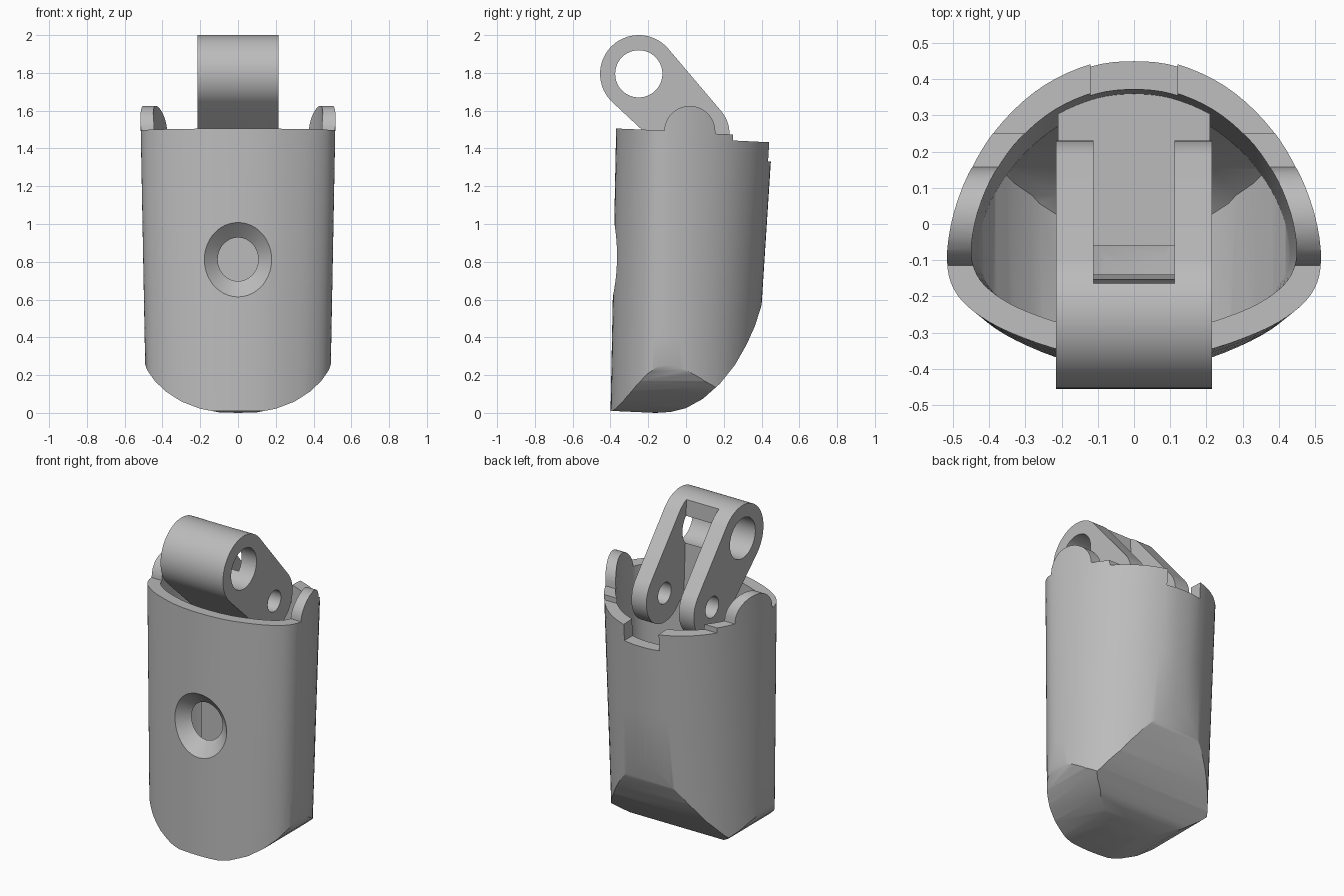
import bpy, bmesh, math
from mathutils import Vector

cube = bpy.data.objects.get("Cube")
if cube:
    bpy.data.objects.remove(cube, do_unlink=True)

grey = bpy.data.materials.new("light_grey_plastic")
grey.use_nodes = True
COLOUR = (0.5, 0.5, 0.5, 1)
grey.diffuse_color = COLOUR
grey.node_tree.nodes["Principled BSDF"].inputs["Base Color"].default_value = COLOUR


def loft(name, rings):
    """Closed solid through rings of equal length."""
    bm = bmesh.new()
    rows = [[bm.verts.new(p) for p in ring] for ring in rings]
    n = len(rows[0])
    for a, b in zip(rows, rows[1:]):
        for i in range(n):
            j = (i + 1) % n
            bm.faces.new((a[i], a[j], b[j], b[i]))
    bm.faces.new(rows[0])
    bm.faces.new(rows[-1])
    bmesh.ops.recalc_face_normals(bm, faces=bm.faces)
    mesh = bpy.data.meshes.new(name)
    bm.to_mesh(mesh)
    bm.free()
    ob = bpy.data.objects.new(name, mesh)
    bpy.context.collection.objects.link(ob)
    return ob


def along_x(name, yz, x0, x1):
    return loft(name, [[(x, y, z) for y, z in yz] for x in (x0, x1)])


def along_y(name, xz, y0, y1):
    return loft(name, [[(x, y, z) for x, z in xz] for y in (y0, y1)])


def box(name, x, y0, y1, z0, z1):
    return along_x(name, [(y0, z0), (y1, z0), (y1, z1), (y0, z1)], -x, x)


def arc(cx, cy, r, a0, a1, n):
    return [(cx + r * math.cos(math.radians(a0 + (a1 - a0) * i / n)),
             cy + r * math.sin(math.radians(a0 + (a1 - a0) * i / n))) for i in range(n + 1)]


def circle(cx, cy, r, n=48):
    return arc(cx, cy, r, 0, 360, n)[:-1]


def boolean(ob, cutter, op):
    """Apply a boolean and throw the cutter away."""
    cutter.hide_render = True
    mod = ob.modifiers.new(op, 'BOOLEAN')
    mod.operation, mod.object, mod.solver = op, cutter, 'EXACT'
    deps = bpy.context.evaluated_depsgraph_get()
    mesh = bpy.data.meshes.new_from_object(ob.evaluated_get(deps))
    ob.modifiers.clear()
    ob.data = mesh
    bpy.data.objects.remove(cutter, do_unlink=True)


def spline(pts, steps=4):
    """Closed smooth curve through the points."""
    p, out = [Vector(q) for q in pts], []
    n = len(p)
    for i in range(n):
        a, b, c, d = p[i - 1], p[i], p[(i + 1) % n], p[(i + 2) % n]
        for s in range(steps):
            t = s / steps
            out.append(0.5 * (2 * b + (c - a) * t + (2 * a - 5 * b + 4 * c - d) * t * t
                              + (3 * b - a - 3 * c + d) * t ** 3))
    return out


def finish(ob):
    ob.data.materials.clear()
    ob.data.materials.append(grey)
    bpy.ops.object.select_all(action='DESELECT')
    ob.select_set(True)
    bpy.context.view_layer.objects.active = ob
    bpy.ops.object.shade_smooth_by_angle(angle=math.radians(28))


# Plan section of the shell: domed back, flatter front
half = [(0.12, 0.445), (0.25, 0.385), (0.36, 0.288), (0.44, 0.17), (0.495, 0.03),
        (0.515, -0.1), (0.497, -0.18), (0.44, -0.243), (0.34, -0.3), (0.18, -0.353)]
plan = spline([(0, 0.46)] + half + [(0, -0.37)] + [(-x, y) for x, y in reversed(half)])


def plan_ring(z):
    t = z / 1.5
    return [(x * (0.945 + 0.055 * t), y * (0.79 + 0.21 * t if y > 0 else 1.08 - 0.08 * t), z)
            for x, y in plan]


# Rounded fingertip base, seen from the side and from the front
base = [(0.6, 1.2), (0.45, 0.75), (0.40, 0.57), (0.365, 0.46), (0.32, 0.36), (0.26, 0.255),
        (0.18, 0.155), (0.09, 0.075), (0, 0.025), (-0.08, 0.005), (-0.16, 0), (-0.6, 0.02)]
tip = [(0.1, 0.003), (0.2, 0.022), (0.3, 0.06), (0.38, 0.112), (0.44, 0.168),
       (0.48, 0.225), (0.5, 0.28), (0.6, 0.6), (0.6, 2.5)]
front = [(-x, z) for x, z in reversed(tip)] + [(0, 0)] + tip

# Stepped rim with the rounded side tabs
rim = [(-0.6, 1.515), (-0.115, 1.495)] + arc(0.02, 1.49, 0.135, 176, 2, 24) + \
      [(0.157, 1.478), (0.25, 1.474), (0.25, 1.442), (0.6, 1.425)]


def fingertip(name, top):
    ob = loft(name, [plan_ring(z) for z in (-0.1, 0.4, 0.9, 1.4, 1.9)])
    boolean(ob, along_y("front_cut", front, -1, 1), 'INTERSECT')
    boolean(ob, along_x("side_cut", top + base, -1, 1), 'INTERSECT')
    return ob


shell = fingertip("fingertip_shell", rim)

# Hollow inside, leaving a central rib against the back wall
cavity = fingertip("cavity", [(-0.6, 1.85), (0.6, 1.85)])
for v in cavity.data.vertices:
    v.co = (v.co.x * 0.87, v.co.y * 0.82 + 0.005, v.co.z * 0.97 + 0.08)
boolean(cavity, box("rib", 0.21, -0.06, 0.6, -0.1, 1.1), 'DIFFERENCE')
boolean(shell, cavity, 'DIFFERENCE')

# Notch at the back of the rim
boolean(shell, box("notch", 0.12, 0.3, 0.6, 1.33, 1.7), 'DIFFERENCE')

# Countersunk screw hole in the front
steps = [(-0.45, 0.265), (-0.365, 0.178), (-0.275, 0.075), (-0.12, 0.075)]
boolean(shell, loft("countersink", [[(x, y, z) for x, z in circle(0, 0.815, r)]
                                    for y, r in steps]), 'DIFFERENCE')
finish(shell)

# Hinge link: tapered bar with a large and a small eye
UP, LOW, R_UP, R_LOW = (-0.25, 1.795), (0.05, 1.48), 0.205, 0.18
dy, dz = LOW[0] - UP[0], LOW[1] - UP[1]
lean = math.degrees(math.atan2(dz, dy))
spread = math.degrees(math.acos((R_UP - R_LOW) / math.hypot(dy, dz)))
outline = arc(*UP, R_UP, lean + spread, lean + 360 - spread, 36) + \
          arc(*LOW, R_LOW, lean - spread, lean + spread, 32)
link = along_x("hinge_link", outline, -0.215, 0.215)
boolean(link, along_x("large_eye", circle(*UP, 0.125), -0.5, 0.5), 'DIFFERENCE')
boolean(link, along_x("small_eye", circle(*LOW, 0.065, 32), -0.5, 0.5), 'DIFFERENCE')

# Slot that splits the lower end into two lugs
slot = [(-0.17, 2.1), (-0.13, 1.2), (0.5, 1.2), (0.5, 2.1)]
boolean(link, along_x("slot", slot, -0.112, 0.112), 'DIFFERENCE')
finish(link)
